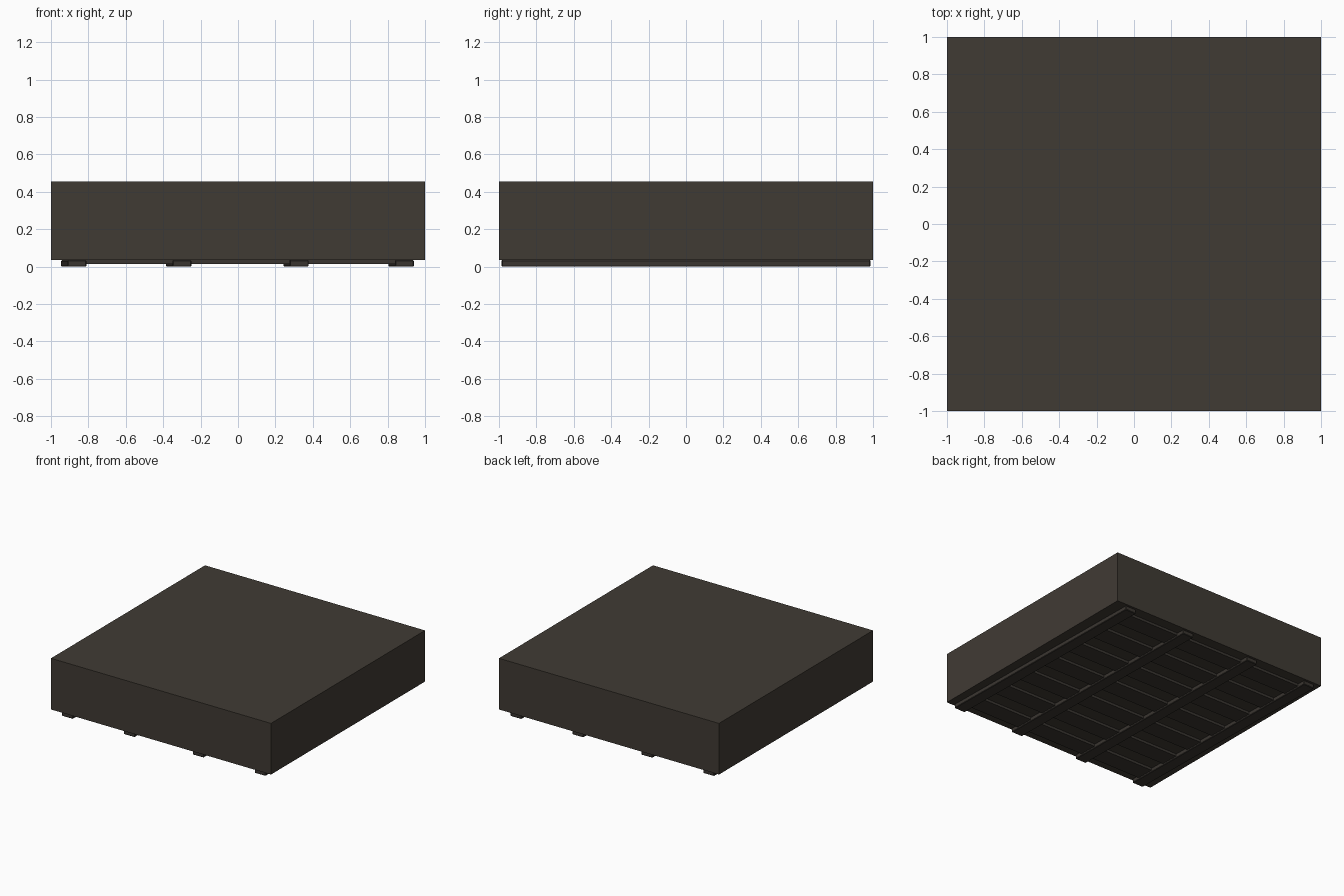
import bpy
import math

default = bpy.data.objects.get("Cube")
if default:
    bpy.data.objects.remove(default, do_unlink=True)


def make_material(name, rgb):
    mat = bpy.data.materials.new(name)
    mat.use_nodes = True
    colour = (*rgb, 1)
    mat.diffuse_color = colour
    bsdf = next(n for n in mat.node_tree.nodes if n.type == 'BSDF_PRINCIPLED')
    bsdf.inputs["Base Color"].default_value = colour
    return mat


def box(name, low, high, mat, turn=0, bevel=0):
    centre = [(a + b) / 2 for a, b in zip(low, high)]
    bpy.ops.mesh.primitive_cube_add(size=1, location=centre)
    obj = bpy.context.object
    obj.name = name
    obj.scale = [b - a for a, b in zip(low, high)]
    bpy.ops.object.transform_apply(location=False, rotation=False, scale=True)
    obj.rotation_euler.z = turn
    obj.data.materials.append(mat)
    if bevel:
        mod = obj.modifiers.new("soft_edges", 'BEVEL')
        mod.width = bevel
        mod.segments = 1
    return obj


brown = make_material("dark_brown", (0.051, 0.043, 0.034))
wood = make_material("dark_wood", (0.042, 0.036, 0.030))

BASE = 0.035    # underside of the block
TOP = 0.455

# Main block
box("block", (-1, -1, BASE), (1, 1, TOP), brown)

# Long rails under the block, each slightly askew
for i, x in enumerate((-0.878, -0.317, 0.31, 0.873)):
    box(f"rail_{i + 1}", (x - 0.05, -0.985, 0), (x + 0.05, 0.985, BASE),
        wood, turn=math.radians(1), bevel=0.004)

# Thinner cross slats between the rails
SLATS = 7
for i in range(SLATS):
    y = (i - (SLATS - 1) / 2) * 0.28
    box(f"slat_{i + 1}", (-0.87, y - 0.075, 0.014), (0.87, y + 0.075, BASE), wood)
